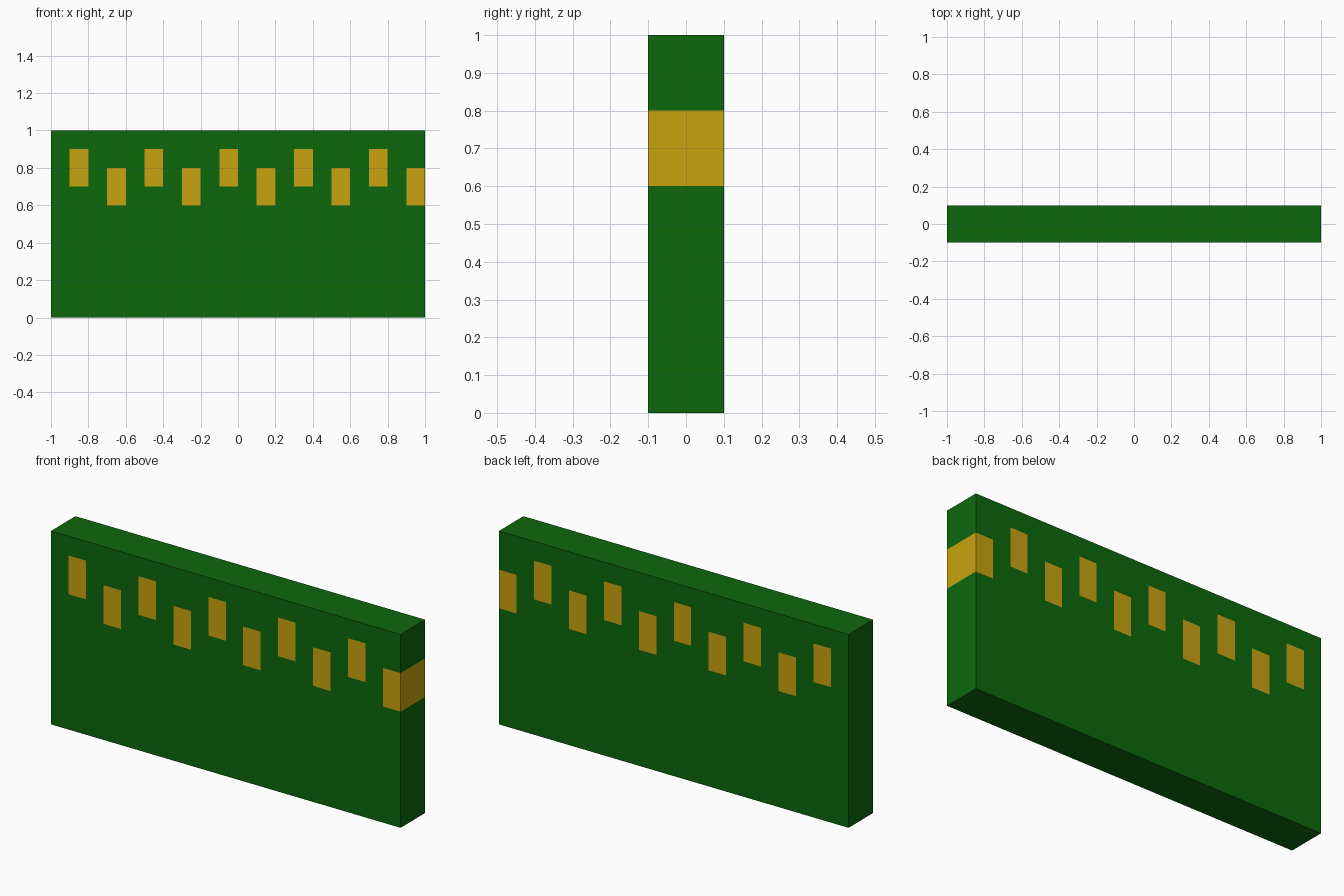
import bpy, bmesh
from mathutils import Matrix

if "Cube" in bpy.data.objects:
    bpy.data.objects.remove(bpy.data.objects["Cube"])


def material(name, rgb):
    m = bpy.data.materials.new(name)
    m.diffuse_color = (*rgb, 1.0)
    m.use_nodes = True
    m.node_tree.nodes["Principled BSDF"].inputs["Base Color"].default_value = m.diffuse_color
    return m


# Slab: 2 x 0.2 x 1, standing on the ground
bm = bmesh.new()
bmesh.ops.create_cube(bm, size=1.0, matrix=Matrix.Translation((0, 0, 0.5)) @ Matrix.Diagonal((2, 0.2, 1, 1)))


def cut(co, normal):
    bmesh.ops.bisect_plane(bm, geom=bm.verts[:] + bm.edges[:] + bm.faces[:],
                           plane_co=co, plane_no=normal, dist=1e-5)


# Cut lines along the edges of the inlaid blocks
for i in range(-9, 10):
    cut((i / 10, 0, 0), (1, 0, 0))
for z in (0.6, 0.7, 0.8, 0.9):
    cut((0, 0, z), (0, 0, 1))

# Ten blocks 0.1 wide, one every 0.2, alternating high and low
blocks = []
for i in range(10):
    x0 = -0.9 + 0.2 * i
    z0 = 0.7 if i % 2 == 0 else 0.6
    blocks.append((x0, x0 + 0.1, z0, z0 + 0.2))

# Colour every side face that falls inside a block, right end included
for f in bm.faces:
    c = f.calc_center_median()
    inside = any(a < c.x < b + 1e-4 and lo < c.z < hi for a, b, lo, hi in blocks)
    f.material_index = 1 if inside and abs(f.normal.z) < 0.5 else 0

mesh = bpy.data.meshes.new("slab")
bm.to_mesh(mesh)
bm.free()
mesh.materials.append(material("dark green", (0.0042, 0.138, 0.0042)))
mesh.materials.append(material("golden yellow", (0.584, 0.371, 0.005)))
slab = bpy.data.objects.new("slab_with_inlaid_blocks", mesh)
bpy.context.collection.objects.link(slab)
